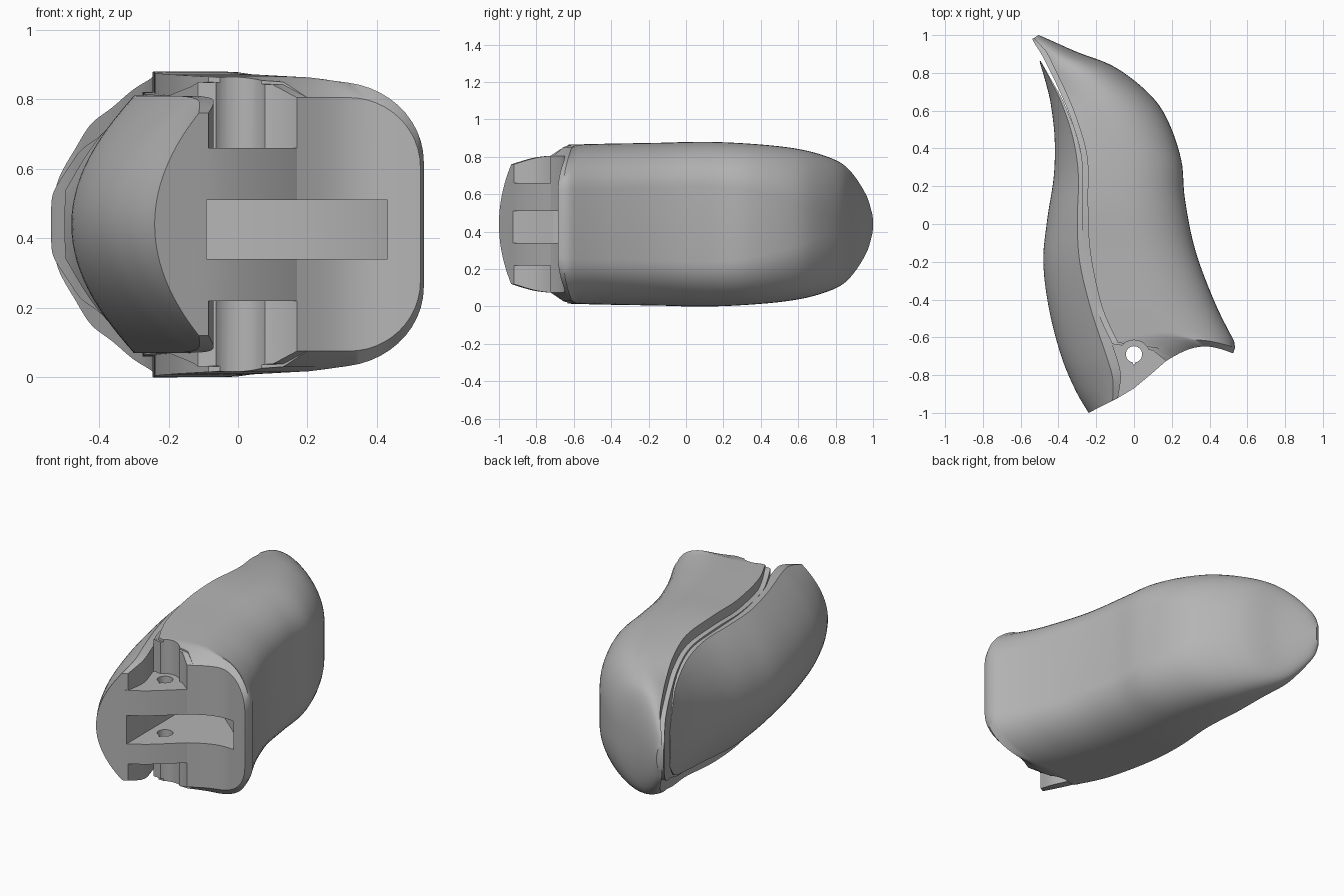
import bpy, bmesh, math

cube = bpy.data.objects.get("Cube")
if cube:
    bpy.data.objects.remove(cube, do_unlink=True)

MID = 0.44          # height of the symmetry plane
STEPS = 6           # rings between two stations

grey = bpy.data.materials.new("plain grey")
grey.use_nodes = True
colour = (0.46, 0.46, 0.46, 1)
grey.diffuse_color = colour
grey.node_tree.nodes["Principled BSDF"].inputs["Base Color"].default_value = colour


def finish(name, bm):
    bmesh.ops.recalc_face_normals(bm, faces=bm.faces)
    mesh = bpy.data.meshes.new(name)
    bm.to_mesh(mesh)
    bm.free()
    mesh.materials.append(grey)
    ob = bpy.data.objects.new(name, mesh)
    bpy.context.collection.objects.link(ob)
    return ob


def spline(stations):
    """Smoothly interpolate a list of section stations."""
    out = []
    last = len(stations) - 1
    for i in range(last):
        p0, p1 = stations[max(i - 1, 0)], stations[i]
        p2, p3 = stations[i + 1], stations[min(i + 2, last)]
        for k in range(STEPS):
            t = k / STEPS
            out.append([b + t / 2 * (c - a + t * (2*a - 5*b + 4*c - d + t * (3*b - a - 3*c + d)))
                        for a, b, c, d in zip(p0, p1, p2, p3)])
    return out + [list(stations[last])]


def body_section(i, width, half, corner, drop):
    """Rounded outer corners, and a low ledge along the inner edge."""
    flat = .42
    ledge = min(.03 / width, .2)
    depth = min(.06, .2 * (half - drop)) * min(1, (i + .05) / 8)
    low = half - drop - depth
    top = [(0, low), (ledge, low)]
    for k in range(6):
        s = ledge + (flat - ledge) * k / 6
        top.append((s, half - drop * (1 - s / flat) ** 2))
    for k in range(13):
        a = math.pi / 2 * (1 - k / 12)
        top.append((flat + (1 - flat) * math.cos(a), half - corner + corner * math.sin(a)))
    return top


def lever_section(i, width, half):
    """Flat top meeting a bowed outer face."""
    return [(0, half)] + [(1 - .82 * (1 - k / 14) ** 2, half * (1 - k / 14)) for k in range(15)]


def loft(name, stations, profile, bow=lambda i: 0):
    """Skin sections that run from an inner point to an outer point."""
    bm = bmesh.new()
    rings = []
    for i, (ax, ay, bx, by, *shape) in enumerate(stations):
        top = profile(i, math.hypot(bx - ax, by - ay), *shape)
        ring = [(s, -z) for s, z in top] + [(s, z) for s, z in reversed(top)]
        rings.append([bm.verts.new((ax + (bx - ax) * s,
                                    ay + (by - ay) * s + bow(i) * math.sin(math.pi * s),
                                    MID + z)) for s, z in ring])
    n = len(rings[0])
    for r, q in zip(rings, rings[1:]):
        for i in range(n):
            j = (i + 1) % n
            bm.faces.new((r[i], r[j], q[j], q[i]))
    for ring in (rings[0], rings[-1]):
        for i in range(n // 2 - 1):
            bm.faces.new((ring[i], ring[i + 1], ring[n - 2 - i], ring[n - 1 - i]))
    bmesh.ops.remove_doubles(bm, verts=bm.verts, dist=0.0002)
    return finish(name, bm)


def prism(name, points, low, high):
    bm = bmesh.new()
    face = bm.faces.new([bm.verts.new((x, y, low)) for x, y in points])
    ext = bmesh.ops.extrude_face_region(bm, geom=[face])["geom"]
    bmesh.ops.translate(bm, vec=(0, 0, high - low),
                        verts=[v for v in ext if isinstance(v, bmesh.types.BMVert)])
    return finish(name, bm)


def circle(x, y, r, n=32):
    return [(x + r * math.cos(2 * math.pi * k / n), y + r * math.sin(2 * math.pi * k / n))
            for k in range(n)]


def carve(ob, cutters):
    bpy.context.view_layer.objects.active = ob
    for c in cutters:
        mod = ob.modifiers.new("cut", "BOOLEAN")
        mod.operation, mod.solver, mod.object = "DIFFERENCE", "EXACT", c
        bpy.ops.object.modifier_apply(modifier=mod.name)


# Main body: inner x, y, outer x, y, half height, corner height, inner edge drop
body_path = spline([
    (-.115, -.635, .53, -.62, .425, .24, 0),
    (-.2, -.44, .43, -.42, .43, .24, 0),
    (-.262, -.15, .325, -.14, .435, .24, 0),
    (-.275, .1, .27, .13, .44, .24, 0),
    (-.278, .35, .25, .34, .43, .25, .01),
    (-.332, .55, .178, .55, .41, .28, .03),
    (-.392, .7, .08, .69, .38, .3, .06),
    (-.45, .82, -.1, .83, .33, .29, .06),
    (-.485, .89, -.3, .91, .26, .25, .05),
    (-.53, .962, -.44, .972, .15, .15, .03),
    (-.538, .98, -.505, 1, .07, .07, .01)])
rim = [(.17, -.725, .525, -.685, .365, .2, 0), (.1, -.67, .535, -.655, .41, .23, 0)]
body = loft("main_body", rim + body_path, body_section, lambda i: .055 * max(0, 1 - i / 8))

# Curved lever along the inner side: inner x, y, outer x, y, half height
lever_path = spline([
    (-.085, -.92, -.24, -1, .32),
    (-.07, -.8, -.31, -.88, .355),
    (-.1, -.68, -.385, -.7, .368),
    (-.18, -.45, -.45, -.45, .37),
    (-.245, -.2, -.48, -.2, .37),
    (-.265, .02, -.46, .02, .37),
    (-.265, .25, -.425, .25, .36),
    (-.3, .45, -.42, .45, .33),
    (-.37, .64, -.44, .63, .27),
    (-.43, .75, -.465, .74, .2),
    (-.495, .865, -.5, .86, .1)])
lever = loft("lever", lever_path, lever_section)

# Hinge block between the two halves
hinge = prism("hinge_block", [
    (-.16, -.958), (-.09, -.924), (0, -.87), (.09, -.795), (.17, -.725), (.22, -.67),
    (.2, -.6), (.1, -.58), (-.07, -.58), (-.15, -.7)], .22, .66)

# Cutters: teardrop pin hole, knuckle clearance and latch slot
teardrop = circle(0, -.69, .043)
teardrop[24] = (0, -.748)
pin = prism("pin_cutter", teardrop, -.1, 1)
clearance = prism("clearance_cutter", circle(0, -.7, .085), -.1, 1)
slot = prism("slot_cutter", [(-.09, -1.1), (.43, -1.1), (.43, -.58), (.157, -.35),
                             (-.09, -.32)], .34, .51)
carve(body, (clearance, slot))
carve(hinge, (pin, slot))
carve(lever, (slot,))
for cutter in (pin, clearance, slot):
    bpy.data.objects.remove(cutter, do_unlink=True)

# Smooth surfaces with crisp edges
bpy.ops.object.select_all(action="DESELECT")
for ob in (body, lever, hinge):
    ob.select_set(True)
bpy.context.view_layer.objects.active = body
bpy.ops.object.shade_smooth_by_angle(angle=math.radians(35))
